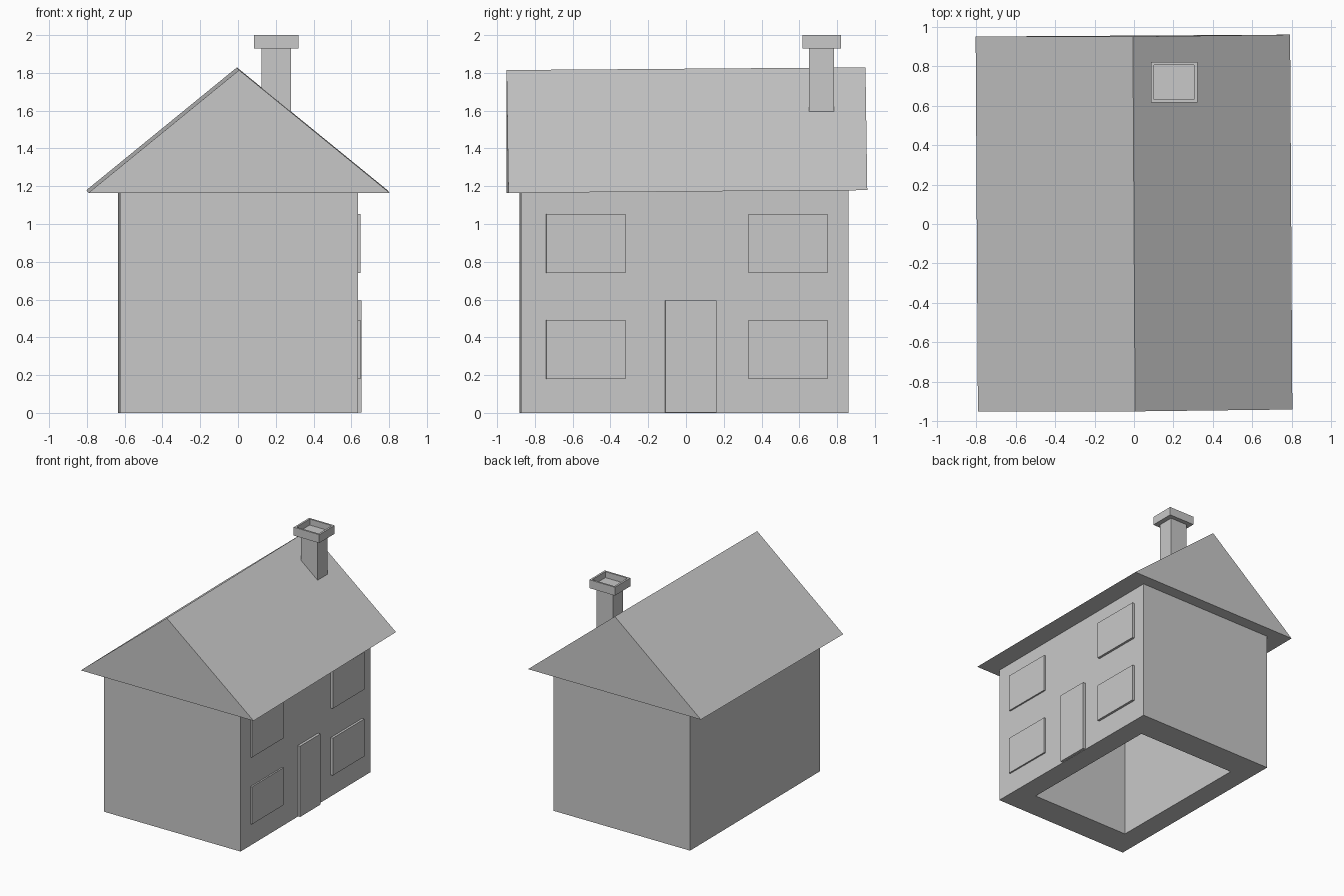
import bpy
import bmesh

cube = bpy.data.objects.get("Cube")
if cube:
    bpy.data.objects.remove(cube, do_unlink=True)

# Single plain colour
GREY = (0.58, 0.58, 0.58, 1)
mat = bpy.data.materials.new("light grey")
mat.use_nodes = True
mat.diffuse_color = GREY
mat.node_tree.nodes["Principled BSDF"].inputs["Base Color"].default_value = GREY

YAW = 0.006      # the house sits very slightly askew
PITCH = 0.0075   # the roof rises a little towards the back


def loft(name, rings, location=(0, 0, 0), rotation=(0, 0, 0)):
    """Join equal-sided loops of points into a closed, flat-shaded solid."""
    bm = bmesh.new()
    loops = [[bm.verts.new(p) for p in ring] for ring in rings]
    for low, high in zip(loops, loops[1:]):
        for i in range(len(low)):
            j = (i + 1) % len(low)
            bm.faces.new((low[i], low[j], high[j], high[i]))
    bm.faces.new(loops[0])
    bm.faces.new(loops[-1])
    bmesh.ops.recalc_face_normals(bm, faces=bm.faces)
    mesh = bpy.data.meshes.new(name)
    bm.to_mesh(mesh)
    bm.free()
    mesh.materials.append(mat)
    obj = bpy.data.objects.new(name, mesh)
    obj.location = location
    obj.rotation_euler = rotation
    bpy.context.collection.objects.link(obj)
    return obj


def rect(hx, hy, z):
    return [(-hx, -hy, z), (hx, -hy, z), (hx, hy, z), (-hx, hy, z)]


def wall_plate(name, x, y0, y1, z0, z1):
    """Thin block standing out of the +x wall."""
    half = (y1 - y0) / 2
    ring = rect(0.03, half, z0), rect(0.03, half, z1)
    loft(name, ring, (x - 0.03, (y0 + y1) / 2, 0), (0, 0, YAW))


# Hollow wall block, open underneath
loft("walls", [rect(0.455, 0.635, 1.17), rect(0.455, 0.635, 0),
               rect(0.63, 0.867, 0), rect(0.63, 0.867, 1.18)],
     (0, -0.01, 0), (0, 0, YAW))

# Gabled roof, a solid prism with a flat underside
gable = [(-0.797, 0), (0.797, 0), (0, 0.65)]
loft("roof", [[(x, y, z) for x, z in gable] for y in (-0.95, 0.95)],
     (0, 0.005, 1.172), (PITCH, 0, YAW))

# Chimney shaft with a wider, recessed cap
loft("chimney", [rect(0.078, 0.066, 1.4), rect(0.078, 0.066, 1.93),
                 rect(0.118, 0.102, 1.93), rect(0.118, 0.102, 2.0),
                 rect(0.102, 0.087, 2.0), rect(0.102, 0.087, 1.95)],
     (0.203, 0.718, 0))

# Windows and door on the +x wall
for side, y0 in (("right", -0.74), ("left", 0.33)):
    for level, z0 in (("lower", 0.18), ("upper", 0.74)):
        wall_plate(f"window_{level}_{side}", 0.646, y0, y0 + 0.42, z0, z0 + 0.313)
wall_plate("door", 0.652, -0.11, 0.16, 0.003, 0.595)
